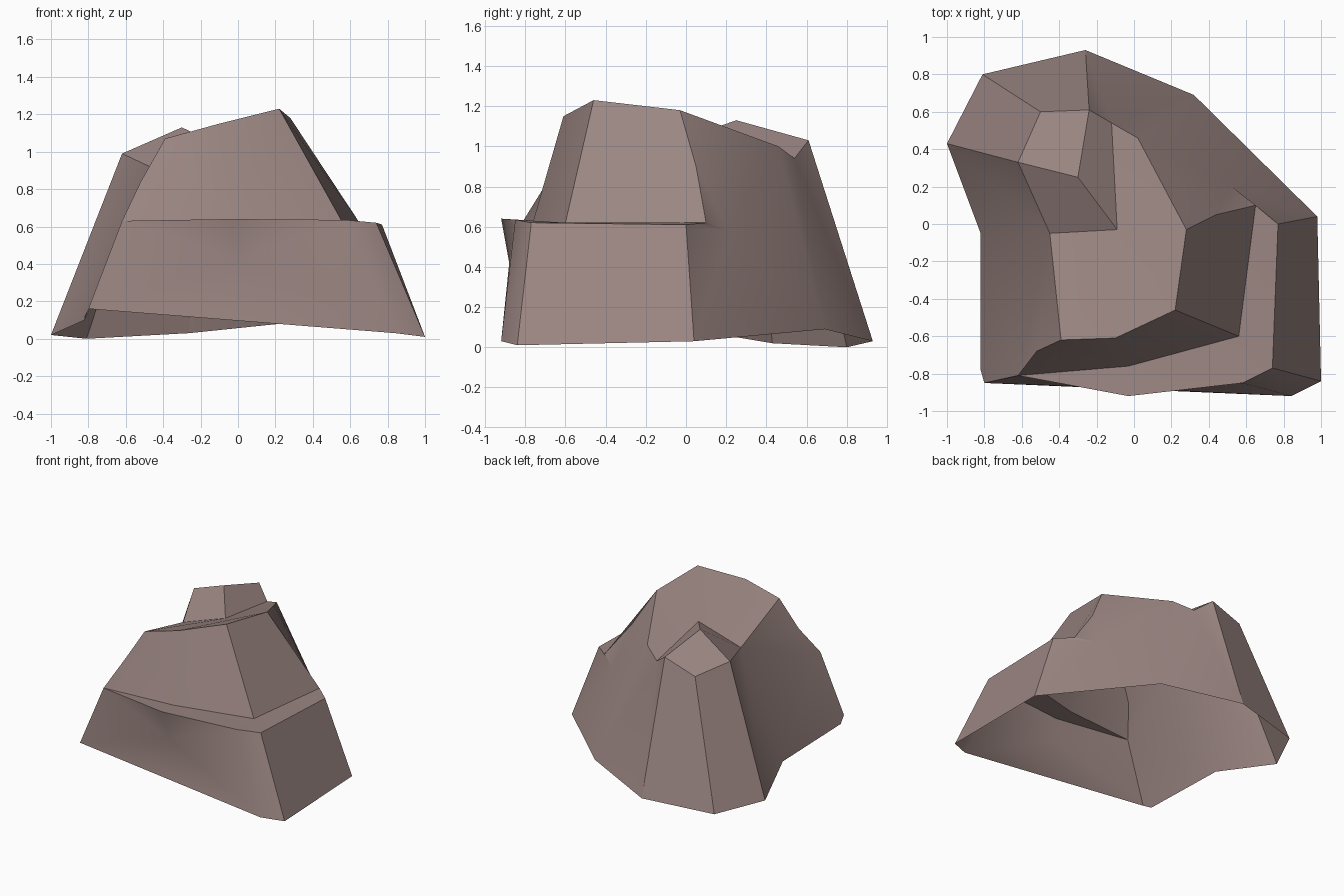
import bpy, bmesh, math

if "Cube" in bpy.data.objects:
    bpy.data.objects.remove(bpy.data.objects["Cube"])

bm = bmesh.new()


def ring(*pts):
    return [bm.verts.new(p) for p in pts]


def face(*vs):
    """Add a face, merging repeated corners."""
    vs = list(dict.fromkeys(vs))
    if len(vs) > 2:
        bm.faces.new(vs)


def strip(lower, upper):
    """Join two contours point by point; repeated points give triangles."""
    for i in range(len(lower) - 1):
        face(lower[i], lower[i + 1], upper[i + 1], upper[i])


# Contours, counter-clockwise from the front left corner
base = ring((-.80, -.85, .16), (.84, -.92, .03), (1, -.84, .01), (.98, .04, .03),
            (.32, .69, .09), (-.26, .93, .03), (-.81, .80, 0), (-1, .43, .02),
            (-.82, -.05, .10), (-.82, -.78, .12))
lip = ring((-.62, -.81, .63), (-.03, -.92, .64), (.58, -.85, .635),
           (.74, -.77, .62), (.77, 0, .61), (.51, .21, .58))
foot = [lip[0]] + ring((-.03, -.76, .63), (.56, -.60, .62), (.65, .10, .62))
crown = ring((-.39, -.62, 1.07), (-.10, -.61, 1.15), (.22, -.46, 1.23), (.28, -.03, 1.18),
             (.02, .46, 1.0), (-.12, .54, .94), (-.09, -.03, 1.03), (-.45, -.05, .91))
spire = ring((-.62, .33, .99), (-.30, .25, 1.13), (-.24, .61, 1.03), (-.50, .60, .94))
belly, shoulder, notch = ring((0, -.88, .42), (-.52, -.68, .84), (.44, .05, .90))
b, l, f, c, s = base, lip, foot, crown, spire

# Lower front wall with the overhanging lip
face(b[0], belly, l[0])
face(b[0], b[1], belly)
face(b[1], l[2], belly)
face(belly, l[1], l[0])
face(belly, l[2], l[1])

# Right side of the lower block
strip(b[1:4], l[2:5])

# Ledge running around the front and right
strip(l, [f[0], f[1], f[2], f[2], f[3], f[3]])

# Steep walls above the ledge
face(f[0], f[1], c[1], c[0], shoulder)
face(f[1], f[2], c[2], c[1])
face(f[2], f[3], notch, c[3], c[2])
face(f[3], l[5], notch)

# Back right slope
face(b[3], l[5], l[4])
face(b[3], b[4], l[5])
face(b[4], c[4], l[5])
face(c[4], notch, l[5])
face(c[4], c[3], notch)

# Back and left flanks, up to the spire
face(b[4], b[5], c[5], c[4])
face(b[5], s[2], c[5])
strip(b[5:9], [s[2], s[3], s[0], c[7]])
face(b[8], b[9], b[0], l[0])
face(b[8], l[0], c[7])
face(l[0], shoulder, c[0], c[7])

# Sloping plateau
strip([c[0], c[1]], [c[7], c[6]])
face(c[1], c[2], c[3], c[6])
face(c[3], c[4], c[5], c[6])

# Spire sides and cap
strip([c[7], c[6], c[5]], s[:3])
face(*s)

bmesh.ops.recalc_face_normals(bm, faces=bm.faces[:])
# An open shell can come out reversed: the cap must face up
cap = next(p for p in bm.faces if set(p.verts) == set(s))
if cap.normal.z < 0:
    bmesh.ops.reverse_faces(bm, faces=bm.faces[:])

mesh = bpy.data.meshes.new("rock")
bm.to_mesh(mesh)
bm.free()
rock = bpy.data.objects.new("rock", mesh)
bpy.context.collection.objects.link(rock)

mat = bpy.data.materials.new("rock_brown")
mat.diffuse_color = (.33, .24, .225, 1)
mat.use_nodes = True
mat.node_tree.nodes["Principled BSDF"].inputs["Base Color"].default_value = mat.diffuse_color
mesh.materials.append(mat)

bpy.context.view_layer.objects.active = rock
rock.select_set(True)
bpy.ops.object.shade_smooth_by_angle(angle=math.radians(35))
